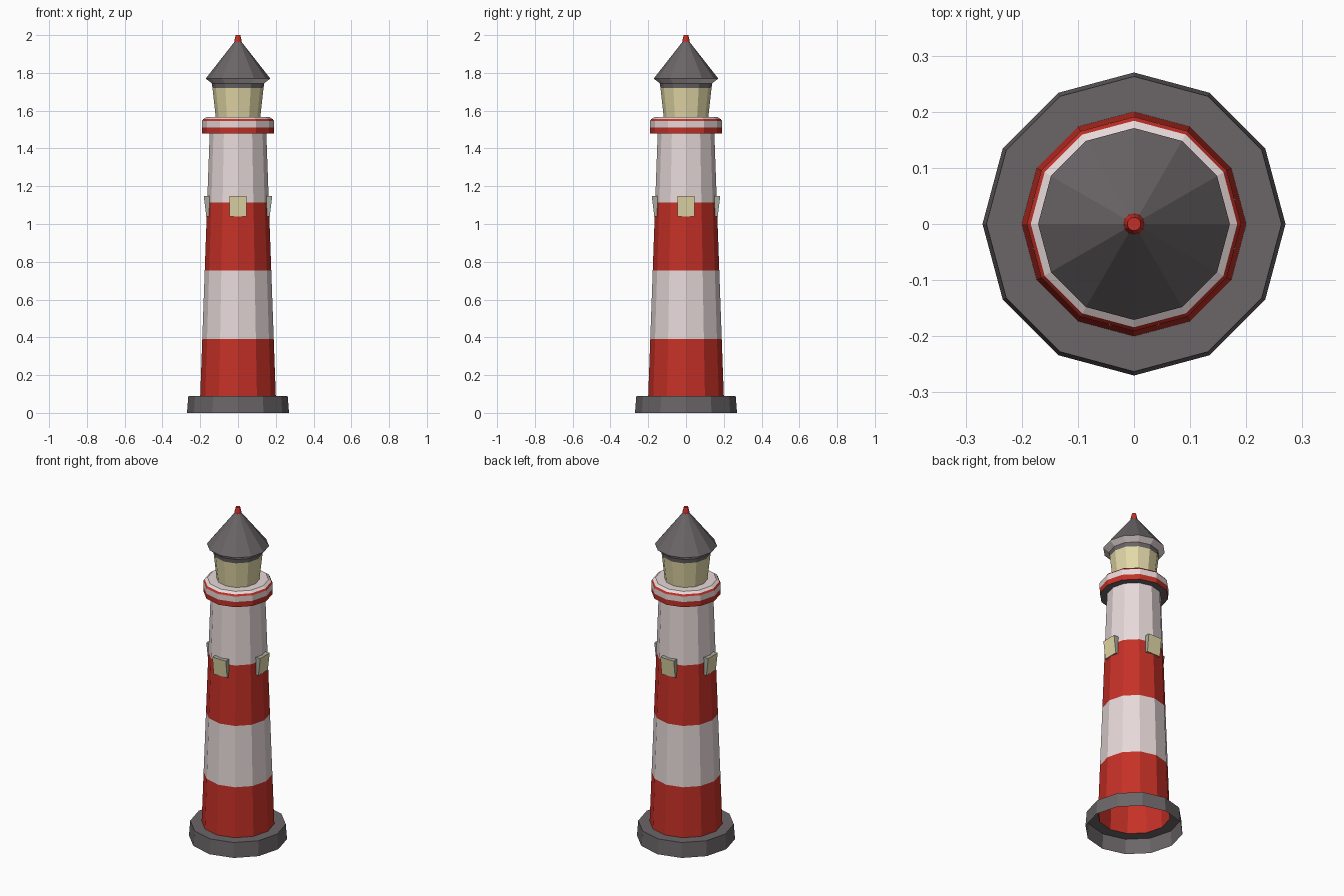
import bpy, bmesh, math
from mathutils import Matrix

if "Cube" in bpy.data.objects:
    bpy.data.objects.remove(bpy.data.objects["Cube"])

SIDES = 12


def material(name, rgb):
    m = bpy.data.materials.new(name)
    m.diffuse_color = (*rgb, 1.0)
    m.use_nodes = True
    m.node_tree.nodes["Principled BSDF"].inputs["Base Color"].default_value = m.diffuse_color
    return m


RED = material("red paint", (0.56, 0.030, 0.020))
WHITE = material("white paint", (0.80, 0.69, 0.69))
GREY = material("slate grey", (0.145, 0.130, 0.136))
CREAM = material("cream glass", (0.77, 0.69, 0.39))
FRAME = material("window frame grey", (0.40, 0.41, 0.34))


def finish(name, bm, mats):
    mesh = bpy.data.meshes.new(name)
    bm.to_mesh(mesh)
    bm.free()
    for m in mats:
        mesh.materials.append(m)
    ob = bpy.data.objects.new(name, mesh)
    bpy.context.collection.objects.link(ob)
    return ob


def lathe(name, profile, colours, cap=False):
    """Turn (radius, z) points, listed bottom to top; one colour per band."""
    mats = list(dict.fromkeys(colours))
    bm = bmesh.new()
    rings = []
    for r, z in profile:
        rings.append([bm.verts.new((r * math.cos(a), r * math.sin(a), z))
                      for a in (2 * math.pi * i / SIDES for i in range(SIDES))])
    for lo, hi, col in zip(rings, rings[1:], colours):
        for i in range(SIDES):
            j = (i + 1) % SIDES
            f = bm.faces.new((lo[i], lo[j], hi[j], hi[i]))
            f.material_index = mats.index(col)
    if cap:
        f = bm.faces.new(rings[-1])
        f.material_index = mats.index(colours[-1])
    return finish(name, bm, mats)


# Base: open underneath, with a flat ledge around the tower
lathe("base", [(0.27, 0), (0.263, 0.09), (0.2, 0.09)], [GREY, GREY])

# Tapered striped tower
def tower_r(z):
    return 0.2 - 0.05 * (z - 0.09) / 1.39

lathe("tower", [(tower_r(z), z) for z in (0.09, 0.39, 0.755, 1.115, 1.48)],
      [RED, WHITE, RED, WHITE])

# Gallery with red rim and raised white deck
lathe("gallery", [(0.15, 1.48), (0.19, 1.48), (0.191, 1.512), (0.191, 1.545),
                  (0.184, 1.555), (0.168, 1.566), (0.118, 1.566)],
      [GREY, RED, WHITE, RED, WHITE, WHITE])

# Lantern room
lathe("lantern", [(0.118, 1.566), (0.135, 1.72)], [CREAM])

# Roof: collar, eave underside and cone
lathe("roof", [(0.135, 1.72), (0.139, 1.745), (0.171, 1.77), (0.014, 1.97)],
      [GREY, WHITE, GREY])

# Finial
lathe("finial", [(0.02, 1.955), (0.018, 1.975), (0.012, 2.0)], [RED, RED], cap=True)

# Four windows, leaning outwards at the top
for k, side in enumerate(("front", "right", "back", "left")):
    bm = bmesh.new()
    bmesh.ops.create_cube(bm, size=1)
    for v in bm.verts:
        top = v.co.z > 0
        x = 0.045 if v.co.x > 0 else -0.045
        outer = v.co.y < 0
        y = -(0.181 if top else 0.168) if outer else -0.145
        z = (1.147 if top else 1.04)
        v.co = (x, y, z)
    bm.normal_update()
    for f in bm.faces:
        f.material_index = 1 if f.normal.y < -0.8 else 0
    bm.transform(Matrix.Rotation(k * math.pi / 2, 4, 'Z'))
    finish("window_" + side, bm, [FRAME, CREAM])
